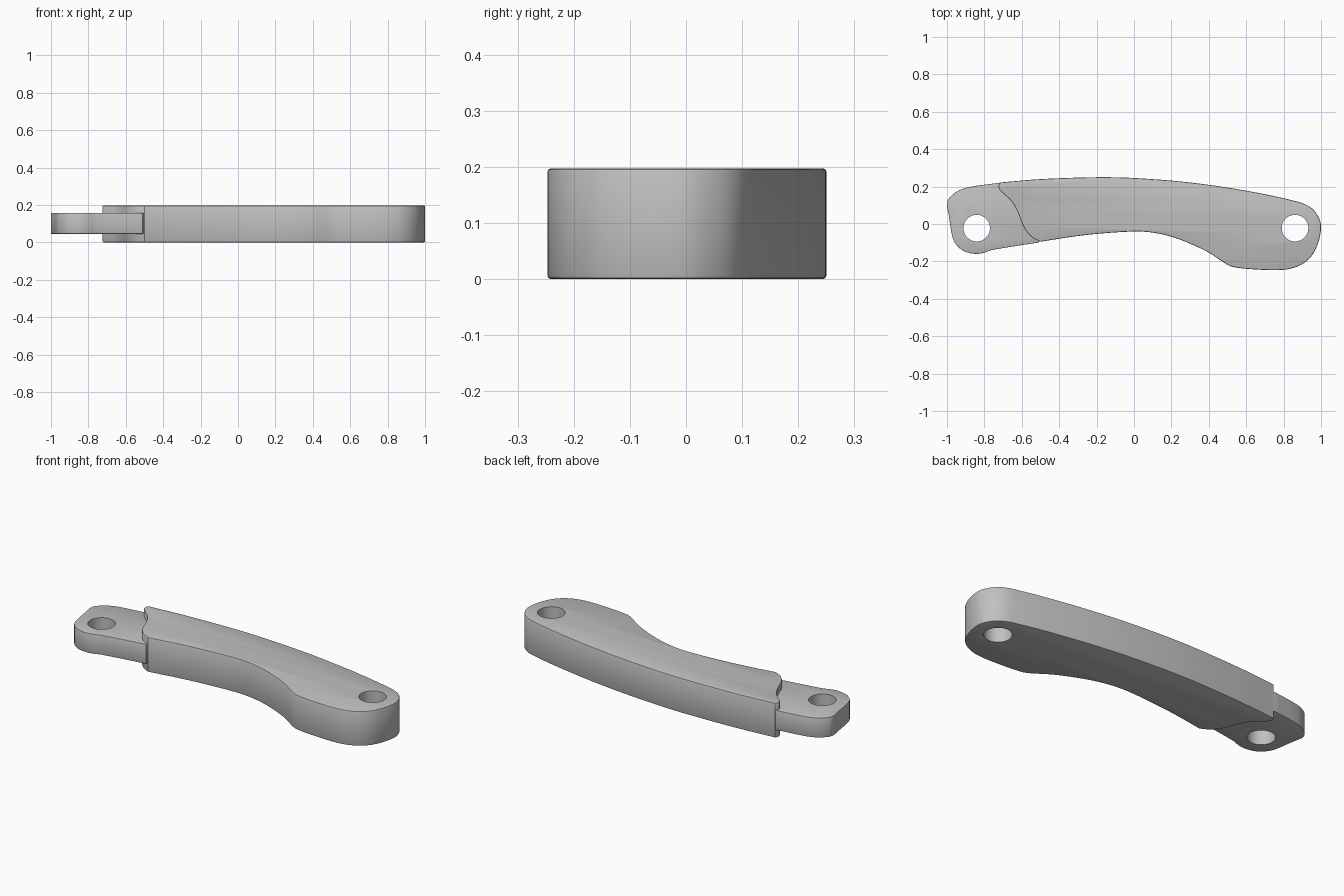
import bpy
import bmesh
from mathutils import Vector

if "Cube" in bpy.data.objects:
    bpy.data.objects.remove(bpy.data.objects["Cube"])

# One plain grey for the whole linkage
grey = bpy.data.materials.new("plain grey")
grey.use_nodes = True
grey.diffuse_color = (0.53, 0.53, 0.53, 1)
grey.node_tree.nodes["Principled BSDF"].inputs["Base Color"].default_value = grey.diffuse_color


def smooth_chain(points, steps=4):
    """Sample a spline through the points, leaving out the last one."""
    p = [Vector(q) for q in points]
    p = [2 * p[0] - p[1]] + p + [2 * p[-1] - p[-2]]
    out = []
    for a, b, c, d in zip(p, p[1:], p[2:], p[3:]):
        # Tangents scaled to each span keep uneven spacing from overshooting
        span = (c - b).length
        m0 = (c - a) * span / ((b - a).length + span)
        m1 = (d - b) * span / ((d - c).length + span)
        for i in range(steps):
            t = i / steps
            out.append((2*t**3 - 3*t**2 + 1) * b + (t**3 - 2*t**2 + t) * m0
                       + (3*t**2 - 2*t**3) * c + (t**3 - t**2) * m1)
    return out


def make_plate(name, chains, bottom, top, rim):
    """Extrude an outline and round its upper and lower rims."""
    bm = bmesh.new()
    outline = [q for chain in chains for q in smooth_chain(chain)]
    face = bm.faces.new([bm.verts.new((q.x, q.y, bottom)) for q in outline])
    grown = bmesh.ops.extrude_face_region(bm, geom=[face])["geom"]
    bmesh.ops.translate(bm, vec=(0, 0, top - bottom),
                        verts=[v for v in grown if isinstance(v, bmesh.types.BMVert)])
    bmesh.ops.recalc_face_normals(bm, faces=bm.faces)
    rims = [e for e in bm.edges if abs(e.verts[0].co.z - e.verts[1].co.z) < 1e-5]
    bmesh.ops.bevel(bm, geom=rims, offset=rim, segments=2, profile=0.5,
                    affect='EDGES', clamp_overlap=True)
    mesh = bpy.data.meshes.new(name)
    bm.to_mesh(mesh)
    bm.free()
    mesh.materials.append(grey)
    obj = bpy.data.objects.new(name, mesh)
    bpy.context.collection.objects.link(obj)
    return obj


def drill(obj, x, y, radius):
    """Cut a pin hole, then smooth the shading."""
    bpy.ops.mesh.primitive_cylinder_add(vertices=40, radius=radius, depth=1, location=(x, y, 0.1))
    cutter = bpy.context.object
    cutter.hide_render = True
    cutter.data.materials.append(grey)
    cut = obj.modifiers.new("pin hole", 'BOOLEAN')
    cut.operation = 'DIFFERENCE'
    cut.solver = 'EXACT'
    cut.object = cutter
    bpy.ops.object.select_all(action='DESELECT')
    obj.select_set(True)
    bpy.context.view_layer.objects.active = obj
    bpy.ops.object.modifier_apply(modifier=cut.name)
    bpy.data.objects.remove(cutter)
    bpy.ops.object.shade_smooth_by_angle(angle=0.55)


# Curved arm: long back, round end and hollow belly, then the wavy shoulder
arm_sides = [(-0.715, 0.222), (-0.5, 0.24), (-0.2, 0.25), (0, 0.246), (0.3, 0.222),
             (0.6, 0.178), (0.88, 0.118), (0.95, 0.085), (0.99, 0.03), (1, -0.02),
             (0.985, -0.1), (0.95, -0.17), (0.89, -0.22), (0.8, -0.245), (0.65, -0.243),
             (0.53, -0.23), (0.49, -0.212), (0.4, -0.153), (0.3, -0.105), (0.2, -0.068),
             (0.1, -0.046), (0, -0.04), (-0.2, -0.053), (-0.35, -0.071), (-0.5, -0.095)]
arm_shoulder = [(-0.5, -0.095), (-0.55, -0.067), (-0.59, -0.015), (-0.62, 0.06), (-0.65, 0.115),
                (-0.69, 0.155), (-0.72, 0.185), (-0.724, 0.207), (-0.715, 0.222)]
arm = make_plate("curved_arm", [arm_sides, arm_shoulder], 0, 0.197, 0.006)
drill(arm, 0.861, -0.022, 0.071)

# Thinner tongue, whose root is buried inside the arm
tongue_end = [(-0.51, -0.099), (-0.76, -0.139), (-0.8, -0.153), (-0.845, -0.16), (-0.91, -0.145),
              (-0.955, -0.105), (-0.973, -0.06), (-0.99, 0.045), (-1, 0.105), (-0.99, 0.135),
              (-0.95, 0.172), (-0.89, 0.196), (-0.715, 0.221)]
tongue_root = [(-0.715, 0.221), (-0.62, 0.2), (-0.51, 0.1), (-0.47, -0.02), (-0.51, -0.099)]
tongue = make_plate("tongue", [tongue_end, tongue_root], 0.045, 0.157, 0.003)
drill(tongue, -0.841, -0.022, 0.071)
